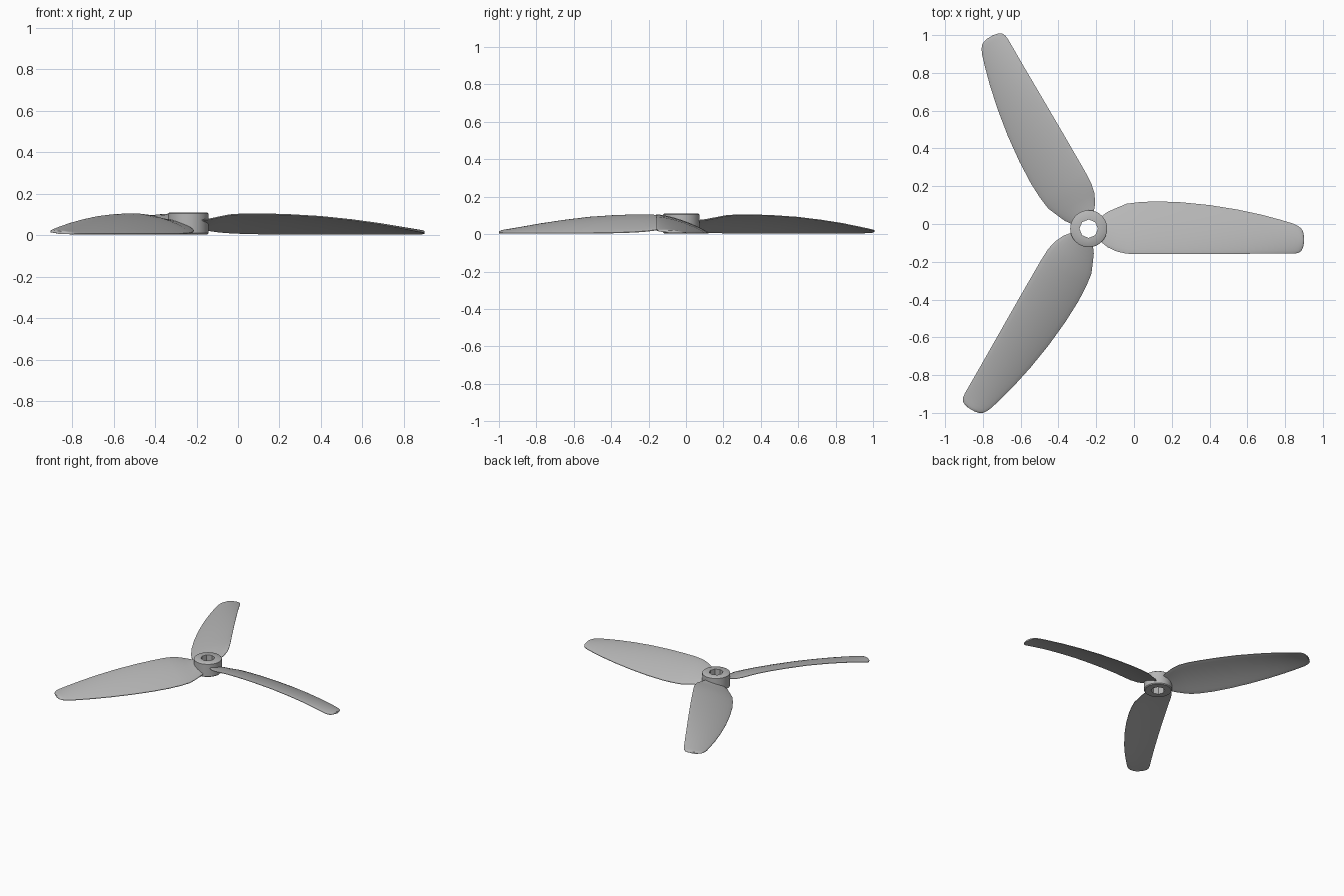
import bpy, bmesh, math

if "Cube" in bpy.data.objects:
    bpy.data.objects.remove(bpy.data.objects["Cube"])

CX, CY = -0.24, -0.025          # hub axis

mat = bpy.data.materials.new("light_grey")
mat.diffuse_color = (0.47, 0.47, 0.47, 1)
mat.use_nodes = True
mat.node_tree.nodes["Principled BSDF"].inputs["Base Color"].default_value = mat.diffuse_color


def make_object(name, mesh, loc, rot=0.0):
    ob = bpy.data.objects.new(name, mesh)
    bpy.context.collection.objects.link(ob)
    ob.location = loc
    ob.rotation_euler[2] = rot
    return ob


def finish(bm, name):
    bmesh.ops.recalc_face_normals(bm, faces=bm.faces)
    mesh = bpy.data.meshes.new(name)
    bm.to_mesh(mesh)
    bm.free()
    mesh.materials.append(mat)
    return mesh


# Hub: turned ring with small chamfers and an eight-sided bore
def hub_mesh():
    bm = bmesh.new()
    n = 32

    def ring(r, z, step=1):
        # the bore follows an octagon
        out = []
        for i in range(n):
            a = 2 * math.pi * i / n
            rr = r
            if step > 1:
                w = math.pi / 4
                rr = r * math.cos(w / 2) / math.cos(a % w - w / 2)
            out.append(bm.verts.new((rr * math.cos(a), rr * math.sin(a), z)))
        return out

    rings = [ring(0.049, 0.004, 4), ring(0.092, 0.004), ring(0.098, 0.010),
             ring(0.098, 0.104), ring(0.092, 0.109), ring(0.049, 0.109, 4)]
    for a, b in zip(rings, rings[1:] + rings[:1]):
        for i in range(n):
            j = (i + 1) % n
            bm.faces.new((a[i], a[j], b[j], b[i]))
    return finish(bm, "hub")


# Blade stations: x, leading y, trailing y, leading z, trailing z
STATIONS = [
    (-0.180, -0.090, 0.035, 0.072, 0.028),
    (-0.140, -0.123, 0.064, 0.077, 0.022),
    (-0.090, -0.146, 0.086, 0.088, 0.015),
    (-0.040, -0.157, 0.107, 0.098, 0.011),
    (0.030, -0.160, 0.116, 0.103, 0.008),
    (0.120, -0.160, 0.120, 0.103, 0.006),
    (0.250, -0.160, 0.115, 0.099, 0.005),
    (0.400, -0.159, 0.100, 0.090, 0.005),
    (0.550, -0.158, 0.076, 0.074, 0.005),
    (0.680, -0.157, 0.048, 0.056, 0.005),
    (0.780, -0.157, 0.021, 0.038, 0.005),
    (0.840, -0.157, 0.003, 0.026, 0.005),
    (0.868, -0.154, -0.010, 0.020, 0.006),
    (0.885, -0.144, -0.023, 0.017, 0.007),
    (0.895, -0.125, -0.040, 0.015, 0.008),
    (0.900, -0.100, -0.065, 0.013, 0.009),
]


def blade_mesh():
    bm = bmesh.new()
    m = 10
    loops = []
    for x, yl, yt, zl, zt in STATIONS:
        chord = yt - yl
        camber = 0.045 * chord
        top, bottom = [], []
        for k in range(m + 1):
            t = (1 - math.cos(math.pi * k / m)) / 2
            bulge = math.sqrt(max(0.0, 4 * t * (1 - t)))
            half = 0.002 + 0.005 * bulge
            y = yl + chord * t - CY
            z = zl + (zt - zl) * t + camber * 4 * t * (1 - t)
            top.append(bm.verts.new((x - CX, y, z + half)))
            bottom.append(bm.verts.new((x - CX, y, z - half)))
        loops.append(top + bottom[::-1])
    for a, b in zip(loops, loops[1:]):
        for i in range(len(a)):
            j = (i + 1) % len(a)
            bm.faces.new((a[i], a[j], b[j], b[i]))
    # end caps
    for lp in (loops[0], loops[-1]):
        s = len(lp)
        for k in range(m):
            bm.faces.new((lp[k], lp[k + 1], lp[s - 2 - k], lp[s - 1 - k]))
    return finish(bm, "blade")


objs = [make_object("hub", hub_mesh(), (CX, CY, 0))]
blade = blade_mesh()
for i in range(3):
    objs.append(make_object(f"blade_{i + 1}", blade, (CX, CY, 0), i * 2 * math.pi / 3))

# Smooth shading with sharp edges kept
bpy.ops.object.select_all(action='DESELECT')
for ob in objs[:2]:
    ob.select_set(True)
bpy.context.view_layer.objects.active = objs[0]
bpy.ops.object.shade_smooth_by_angle(angle=math.radians(40))
